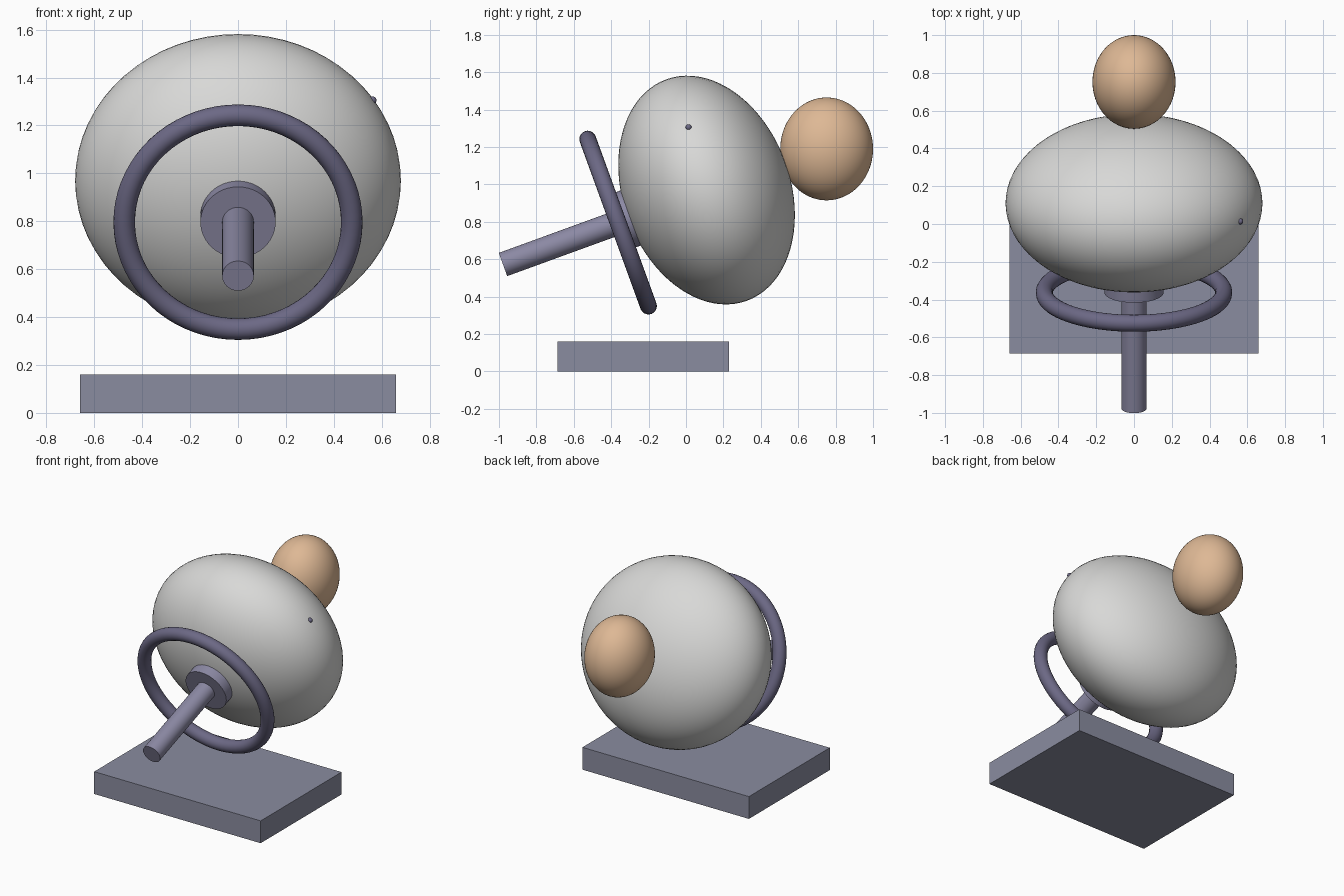
import bpy
from math import radians, sin, cos
from mathutils import Vector

cube = bpy.data.objects.get("Cube")
if cube:
    bpy.data.objects.remove(cube, do_unlink=True)


def material(name, rgb):
    mat = bpy.data.materials.new(name)
    mat.use_nodes = True
    colour = (*rgb, 1.0)
    mat.diffuse_color = colour
    mat.node_tree.nodes["Principled BSDF"].inputs["Base Color"].default_value = colour
    return mat


pale_grey = material("pale grey", (0.69, 0.69, 0.68))
tan = material("tan", (0.73, 0.48, 0.30))
slate = material("slate", (0.255, 0.265, 0.35))
steel = material("steel", (0.26, 0.25, 0.37))
dark_violet = material("dark violet", (0.15, 0.14, 0.235))

# Shared tilted axis: the local z of tilted parts runs back and upward
TILT = radians(20)
ROTATION = (TILT - radians(90), 0, 0)
AXIS = Vector((0, cos(TILT), sin(TILT)))
RING_CENTRE = Vector((0, -0.363, 0.796))


def finish(name, mat, smooth=True):
    obj = bpy.context.object
    obj.name = obj.data.name = name
    obj.data.materials.append(mat)
    bpy.ops.object.transform_apply(location=False, rotation=False, scale=True)
    if smooth:
        bpy.ops.object.shade_smooth_by_angle(angle=radians(35))
    return obj


def ellipsoid(name, mat, centre, radii, rotation=(0, 0, 0)):
    bpy.ops.mesh.primitive_uv_sphere_add(segments=64, ring_count=40, radius=1,
                                         location=centre, rotation=rotation)
    bpy.context.object.scale = radii
    return finish(name, mat)


def rod(name, mat, radius, start, end):
    # Cylinder between two distances along the tilted axis from the ring centre
    bpy.ops.mesh.primitive_cylinder_add(vertices=48, radius=radius, depth=end - start,
                                        location=RING_CENTRE + AXIS * (start + end) / 2,
                                        rotation=ROTATION)
    return finish(name, mat)


# Rounded body and the ball behind it
ellipsoid("body", pale_grey, (0, 0.11, 0.97), (0.68, 0.63, 0.447), ROTATION)
ellipsoid("rear_ball", tan, (0, 0.752, 1.19), (0.22, 0.248, 0.275))

# Tiny stud just breaking the body surface
ellipsoid("side_stud", dark_violet, (0.562, 0.014, 1.305), (0.016, 0.016, 0.016))

# Ring, hub and shaft on the tilted axis
bpy.ops.mesh.primitive_torus_add(major_segments=72, minor_segments=20, major_radius=0.475,
                                 minor_radius=0.045, location=RING_CENTRE, rotation=ROTATION)
finish("front_ring", dark_violet)
rod("hub", steel, 0.157, 0, 0.12)
rod("shaft", steel, 0.066, -0.655, 0.05)

# Base slab
bpy.ops.mesh.primitive_cube_add(size=1, location=(0, -0.228, 0.08))
bpy.context.object.scale = (1.32, 0.916, 0.16)
finish("base_slab", slate, smooth=False)
